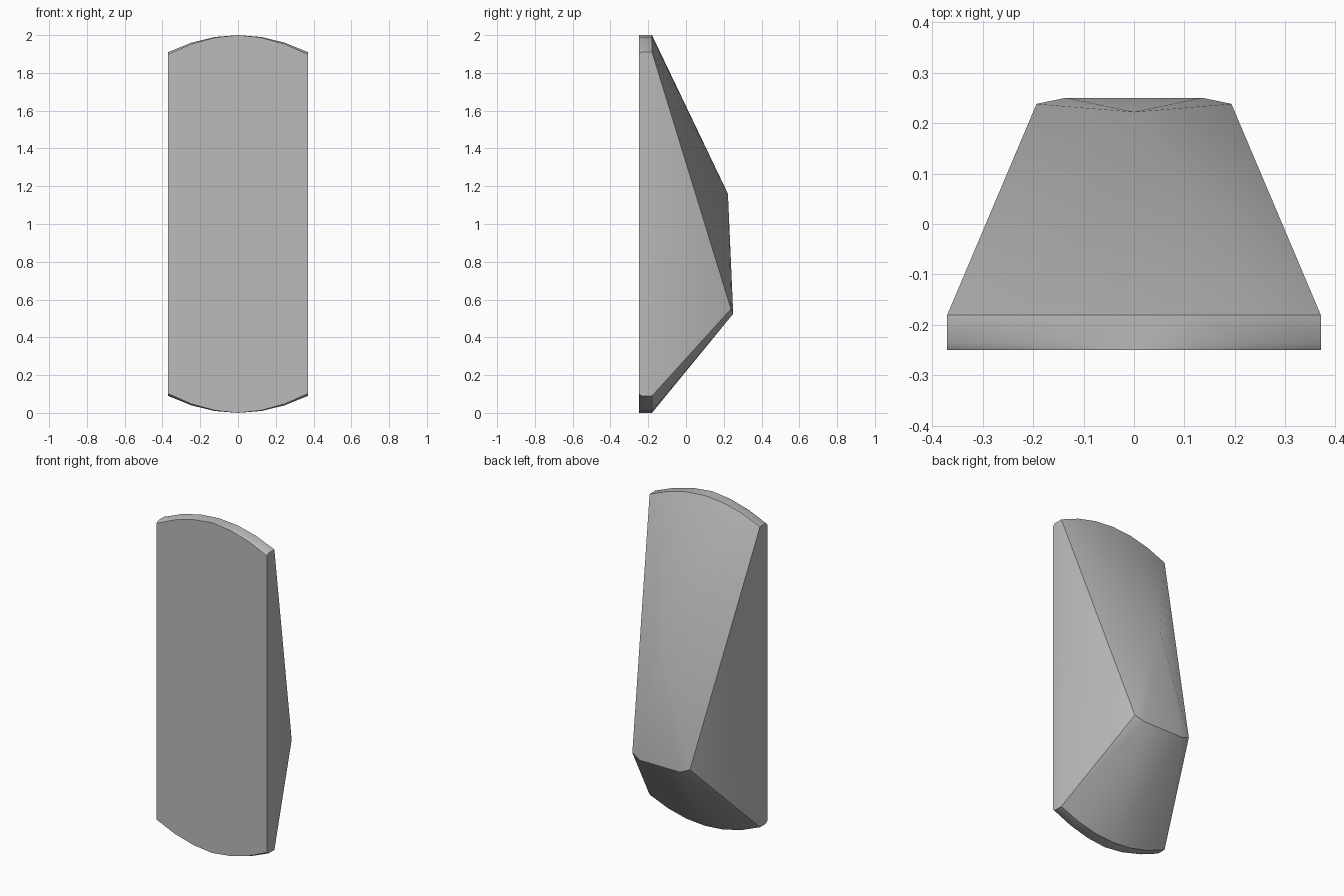
import bpy
import bmesh
import math

cube = bpy.data.objects.get("Cube")
if cube:
    bpy.data.objects.remove(cube, do_unlink=True)

# Plain grey finish
grey = bpy.data.materials.new("plain_grey")
grey.use_nodes = True
colour = (0.5, 0.5, 0.5, 1)
grey.diffuse_color = colour
grey.node_tree.nodes["Principled BSDF"].inputs["Base Color"].default_value = colour

HALF_WIDTH = 0.37
STEPS = 6


def outline(y, rise, inset=0.0):
    """Tall plate outline with gently arched top and bottom ends."""
    points = []
    for i in range(STEPS + 1):
        t = 2 * i / STEPS - 1
        x = t * HALF_WIDTH
        drop = rise * t * t + inset * abs(t)
        points += [(x, y, 2 - drop), (x, y, drop)]
    return points


# Base plate with a slight front bevel on its arched ends
points = outline(-0.25, 0.09, 0.012)
points += outline(-0.235, 0.09)
points += outline(-0.18, 0.09)

# Faceted back: upper peak and lower ridge with clipped corners
points.append((0, 0.222, 1.16))
for side in (-1, 1):
    points += [(side * 0.135, 0.25, 0.525), (side * 0.193, 0.238, 0.55)]

bm = bmesh.new()
for p in points:
    bm.verts.new(p)
result = bmesh.ops.convex_hull(bm, input=bm.verts)
loose = [v for v in bm.verts if not v.link_faces]
bmesh.ops.delete(bm, geom=loose, context="VERTS")
bmesh.ops.dissolve_limit(bm, angle_limit=math.radians(0.5),
                         verts=bm.verts, edges=bm.edges)
bmesh.ops.recalc_face_normals(bm, faces=bm.faces)

mesh = bpy.data.meshes.new("faceted_block")
bm.to_mesh(mesh)
bm.free()
mesh.materials.append(grey)
block = bpy.data.objects.new("faceted_block", mesh)
bpy.context.collection.objects.link(block)

# Soft fans, crisp ridges
bpy.ops.object.select_all(action="DESELECT")
block.select_set(True)
bpy.context.view_layer.objects.active = block
bpy.ops.object.shade_smooth_by_angle(angle=math.radians(30))
